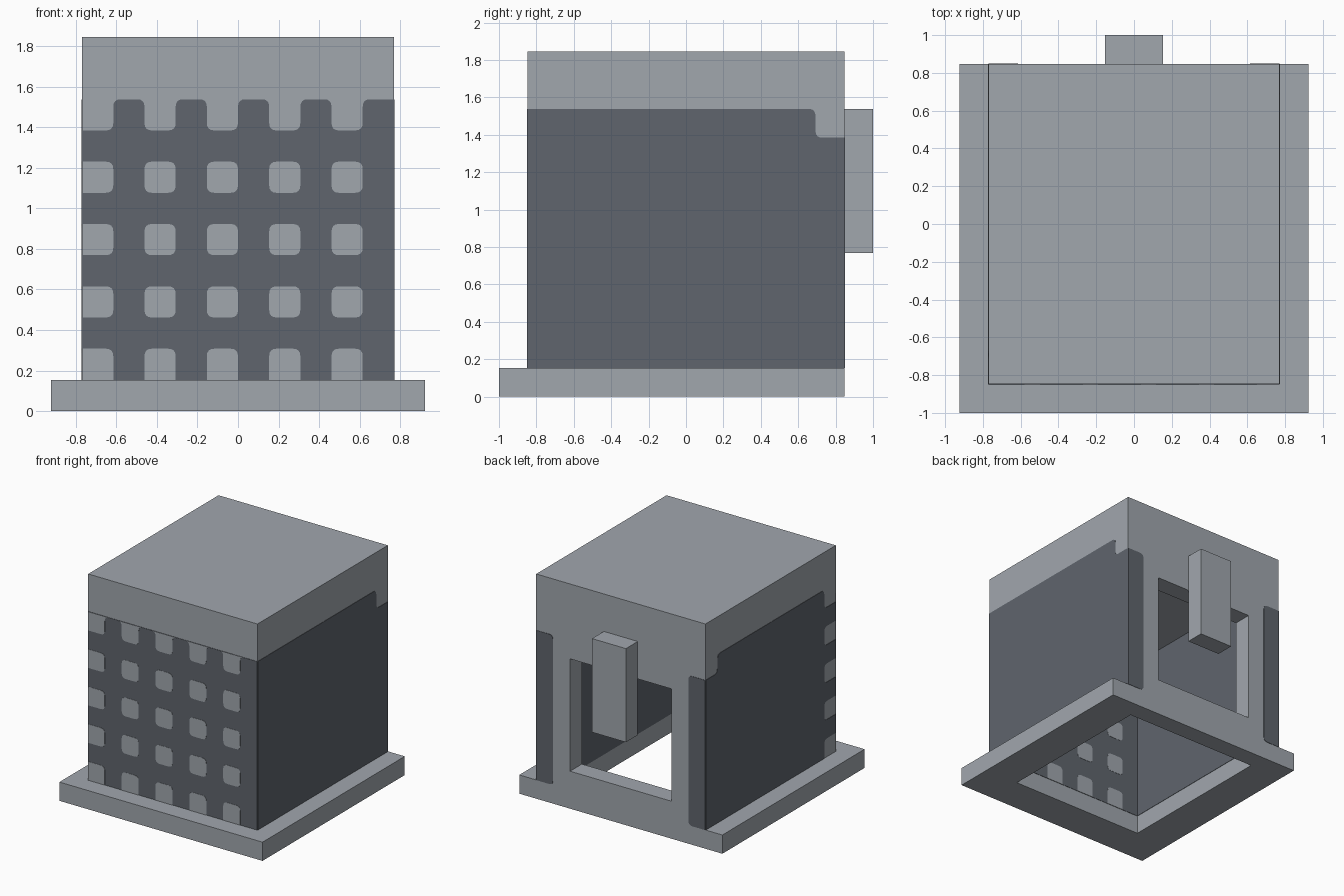
import bpy, bmesh
from mathutils import Vector

cube = bpy.data.objects.get("Cube")
if cube:
    bpy.data.objects.remove(cube, do_unlink=True)

U = 2 / 13          # one grid unit
R = 0.24            # corner rounding in units
THIN, THICK = 0.003, 0.005


def material(name, rgb):
    m = bpy.data.materials.new(name)
    m.use_nodes = True
    m.diffuse_color = (*rgb, 1)
    bsdf = next(n for n in m.node_tree.nodes if n.type == 'BSDF_PRINCIPLED')
    bsdf.inputs["Base Color"].default_value = (*rgb, 1)
    return m


LIGHT = material("light_grey", (0.355, 0.385, 0.42))
DARK = material("dark_grey", (0.115, 0.13, 0.153))


def add_object(name, bm, mat):
    bmesh.ops.recalc_face_normals(bm, faces=bm.faces)
    me = bpy.data.meshes.new(name)
    bm.to_mesh(me)
    bm.free()
    me.materials.append(mat)
    ob = bpy.data.objects.new(name, me)
    bpy.context.collection.objects.link(ob)
    return ob


def box(name, lo, hi, mat=LIGHT):
    bm = bmesh.new()
    bmesh.ops.create_cube(bm, size=1)
    for v in bm.verts:
        v.co = [(a + b) / 2 * U + c * (b - a) * U for a, b, c in zip(lo, hi, v.co)]
    return add_object(name, bm, mat)


def cut(ob, lo, hi):
    cutter = box("cutter", lo, hi)
    cutter.hide_render = True
    mod = ob.modifiers.new("cut", 'BOOLEAN')
    mod.operation, mod.solver, mod.object = 'DIFFERENCE', 'EXACT', cutter
    with bpy.context.temp_override(object=ob, active_object=ob):
        bpy.ops.object.modifier_apply(modifier=mod.name)
    bpy.data.objects.remove(cutter, do_unlink=True)


def smooth_outline(corners):
    """Corners are (h, z, rounded); rounded ones become small curves."""
    pts = []
    n = len(corners)
    for i, (h, z, rounded) in enumerate(corners):
        p = Vector((h, z))
        if not rounded:
            new = [p]
        else:
            a, b = (p + (Vector(corners[j % n][:2]) - p).normalized() * R
                    for j in (i - 1, i + 1))
            new = [a * (1 - t) ** 2 + p * 2 * t * (1 - t) + b * t * t
                   for t in (0, 0.25, 0.5, 0.75, 1)]
        pts += [q for q in new if not pts or (q - pts[-1]).length > 1e-4]
    return pts


def plate(name, axis, pos, side, corners, mat, thick=THIN):
    """Thin panel on the wall at pos, facing side along axis."""
    bm = bmesh.new()

    def place(q, off):
        d = pos * U + side * off
        return (d, q.x * U, q.y * U) if axis == 'x' else (q.x * U, d, q.y * U)

    pts = smooth_outline(corners)
    back = [bm.verts.new(place(q, -0.001)) for q in pts]
    front = [bm.verts.new(place(q, thick)) for q in pts]
    bm.faces.new(back)
    bm.faces.new(front)
    for i in range(len(pts)):
        j = (i + 1) % len(pts)
        bm.faces.new((back[i], back[j], front[j], front[i]))
    return add_object(name, bm, mat)


def rect(a, b, lo, hi):
    return [(a, lo, 0), (b, lo, 0), (b, hi, 0), (a, hi, 0)]


# Hollow housing, open below and at the back
cavity = (-4, -4.5, -1), (4, 4.5, 10)
housing = box("housing", (-5, -5.5, 1), (5, 5.5, 12))
cut(housing, *cavity)
cut(housing, (-3, 4, 2), (3, 6, 8))
base = box("base_frame", (-6, -6.5, 0), (6, 5.5, 1))
cut(base, *cavity)

# Clip on the back
box("back_clip", (-1, 5.5, 5), (1, 6.5, 10))

# Dark side panels, notched at the upper back corner
notch = [(5.5, 1, 0), (5.5, 9, 0), (4.5, 9, 1), (4.5, 10, 1)]
plate("side_panel_left", 'x', 5, 1,
      [(-5.5, 1, 0)] + notch + [(-5.5, 10, 0)], DARK)

# The right panel has a toothed front edge
teeth = [(-4.5, 10, 1), (-4.5, 9, 1)]
for z in (8, 6, 4, 2):
    teeth += [(-5.5, z + 1, 0), (-5.5, z, 0), (-4.5, z, 1)]
    teeth += [(-4.5, z - 1, z > 2)]
# order each tooth: outer pair first, then the inner pair of the next recess
plate("side_panel_right", 'x', -5, -1, notch + teeth, DARK)

# Dark linings inside and dark strips on the back corners
for s, label in ((1, "left"), (-1, "right")):
    plate("side_lining_" + label, 'x', 4 * s, -s, rect(-4.5, 4.5, 1, 10), DARK)
    plate("back_strip_" + label, 'y', 5.5, 1,
          [(4 * s, 1, 1), (5 * s, 1, 0), (5 * s, 9, 0), (4 * s, 9, 1)], DARK)

# Front grille: dark panel with light cells, outside and inside
plate("front_panel", 'y', -5.5, -1, rect(-5, 5, 1, 10), DARK)
plate("front_lining", 'y', -4.5, 1, rect(-4, 4, 1, 10), DARK)


def cell(a, z):
    b, left = a + 1, a > -5
    if z < 9:
        low = z > 1
        return [(a, z, low and left), (b, z, low), (b, z + 1, 1), (a, z + 1, left)]
    # Top cells flare into the light band above
    top = [(a, z, left), (b, z, 1), (b, 10, 1), (b + R, 10, 0)]
    return top + ([(a - R, 10, 0), (a, 10, 1)] if left else [(a, 10, 0)])


for z in range(1, 10, 2):
    for a in range(-5, 4, 2):
        plate("front_cell", 'y', -5.5, -1, cell(a, z), LIGHT, THICK)
        if a > -5:
            corners = cell(a, z)
            if a == 3:
                corners = [(min(h, 4), q, r) for h, q, r in corners]
                if z == 9:
                    corners = [(3, 9, 1), (4, 9, 0), (4, 10, 0),
                               (3 - R, 10, 0), (3, 10, 1)]
            plate("inner_cell", 'y', -4.5, 1, corners, LIGHT, THICK)
